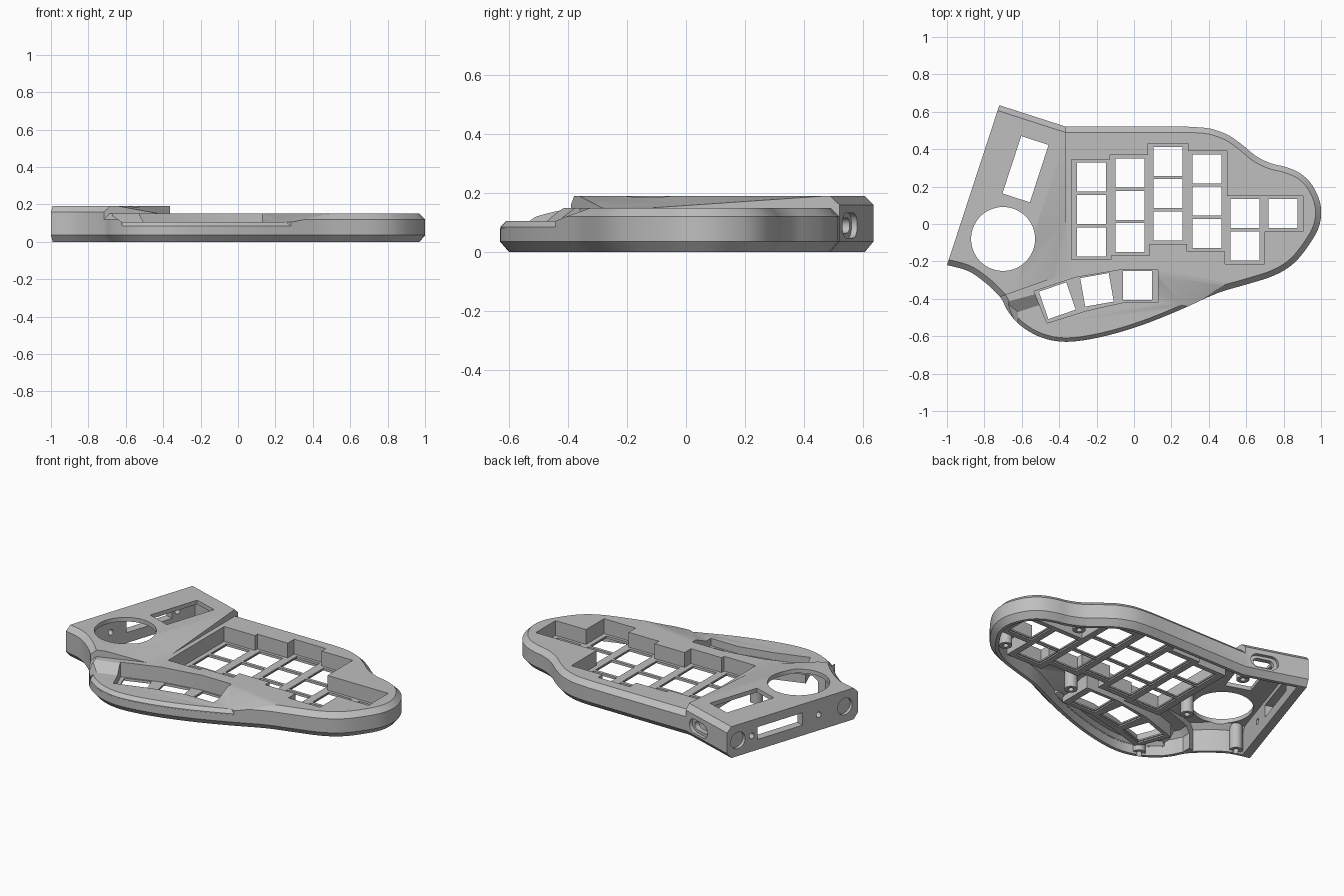
import bpy, bmesh, math
from mathutils import Matrix, Vector

if "Cube" in bpy.data.objects:
    bpy.data.objects.remove(bpy.data.objects["Cube"])

grey = bpy.data.materials.new("plain grey")
grey.use_nodes = True
grey.diffuse_color = (0.52, 0.52, 0.52, 1)
grey.node_tree.nodes["Principled BSDF"].inputs["Base Color"].default_value = grey.diffuse_color


def inset(pts, dist, weights=None):
    """Move each polygon edge inward by dist times its weight."""
    n = len(pts)
    area = sum(pts[i - 1][0] * pts[i][1] - pts[i][0] * pts[i - 1][1] for i in range(n))
    side = -1 if area > 0 else 1
    w = weights or [1] * n
    norms = []
    for i in range(n):
        e = (Vector(pts[(i + 1) % n]) - Vector(pts[i])).normalized()
        norms.append(Vector((e.y, -e.x)) * side)
    out = []
    for i in range(n):
        a, b, da, db = norms[i - 1], norms[i], dist * w[i - 1], dist * w[i]
        det = a.x * b.y - a.y * b.x
        if abs(det) < 0.02:
            o = (a + b).normalized() * (da + db) / 2
        else:
            o = Vector(((da * b.y - db * a.y) / det, (a.x * db - b.x * da) / det))
        out.append(Vector(pts[i]) + o)
    return out


def prism(name, pts, levels, matrix=Matrix(), weights=None):
    """Stack insets of a polygon at (inset, height) levels into a closed solid."""
    return loft(name, [(inset(pts, d, weights), z) for d, z in levels], matrix)


def loft(name, rings, matrix=Matrix()):
    bm = bmesh.new()
    loops = [[bm.verts.new((p[0], p[1], z)) for p in ring] for ring, z in rings]
    n = len(loops[0])
    for a, b in zip(loops, loops[1:]):
        for i in range(n):
            bm.faces.new((a[i], a[(i + 1) % n], b[(i + 1) % n], b[i]))
    bm.faces.new(loops[0])
    bm.faces.new(loops[-1])
    bmesh.ops.recalc_face_normals(bm, faces=bm.faces)
    bm.transform(matrix)
    me = bpy.data.meshes.new(name)
    bm.to_mesh(me)
    bm.free()
    me.materials.append(grey)
    ob = bpy.data.objects.new(name, me)
    bpy.context.collection.objects.link(ob)
    return ob


def combine(ob, other, operation):
    mod = ob.modifiers.new("combine", 'BOOLEAN')
    mod.operation, mod.object, mod.solver = operation, other, 'MANIFOLD'
    bpy.context.view_layer.objects.active = ob
    bpy.ops.object.modifier_apply(modifier=mod.name)
    bpy.data.objects.remove(other)


def cut(ob, other):
    combine(ob, other, 'DIFFERENCE')


def rect(x, y, w, h, angle=0):
    c, s = math.cos(math.radians(angle)), math.sin(math.radians(angle))
    corners = ((-w, -h), (w, -h), (w, h), (-w, h))
    return [(x + (c * u - s * v) / 2, y + (s * u + c * v) / 2) for u, v in corners]


def oval(x, y, r, stretch=0, n=32):
    pts = []
    for i in range(n):
        a = math.tau * (i + 0.5) / n
        pts.append((x + r * math.cos(a) + math.copysign(stretch, math.cos(a)), y + r * math.sin(a)))
    return pts


def smooth_path(pts, first, steps=4):
    p = [Vector(q) for q in [first] + pts + [pts[-1]]]
    out = []
    for a, b, c, d in zip(p, p[1:], p[2:], p[3:]):
        for k in range(steps):
            t = k / steps
            out.append((b * 2 + (c - a) * t + (a * 2 - b * 5 + c * 4 - d) * t ** 2
                        + (b * 3 - a - c * 3 + d) * t ** 3) / 2)
    return out + [p[-1]]


# Flowing hand-shaped edge, from the back notch round to the west corner
corner, notch, waist, west = (-.72, .635), (-.363, .52), (-.716, -.39), (-1, -.22)
flow = smooth_path([
    (.29, .52), (.47, .49), (.57, .43), (.65, .365), (.73, .325), (.81, .305), (.89, .27),
    (.955, .205), (.998, .1), (.993, 0), (.95, -.09), (.86, -.205), (.75, -.275), (.595, -.325),
    (.445, -.37), (.245, -.46), (.03, -.545), (-.18, -.605), (-.363, -.63), (-.5, -.605),
    (-.61, -.54), (-.675, -.465), waist, (-.8, -.31), (-.89, -.25), west], notch)
split = min(range(len(flow)), key=lambda i: (flow[i] - Vector(waist)).length)

# Key field polygon, its hidden end buried in the raised block
field = [Vector((-.69, .5)), Vector((-.45, .52))] + flow[:split + 1]

# Thumb dip: floor edge, and the higher edge its ramp climbs to
dip_floor = [(-.62, -.9), (-.62, -.47), (-.4, -.4), (-.15, -.37), (.12, -.37), (.3, -.45), (.3, -.9)]
dip_top = [(-.78, -.9), (-.76, -.36), (-.43, -.27), (-.2, -.17), (.12, -.17), (.85, -.25), (.85, -.9)]


def body(name, margin, drop, floor):
    """Outer solid, or the smaller matching one that hollows it."""
    edge = inset(field, margin)
    base = [(.03, floor), (0, floor + .035)]
    ob = prism(name, edge, base + [(0, .12 - drop), (.03, .15 - drop)])
    cut(ob, loft("dip", [(dip_floor, .08 - drop), (dip_floor, .105 - drop), (dip_top, .2 - drop)]))
    low = prism("low", inset(edge, .001), base + [(0, .085 - drop), (.02, .105 - drop)])
    combine(ob, low, 'UNION')
    # Raised controller block, sloping down to the keys
    reach = .03 + 1.4 * margin
    tail = [p for p in flow[split:] if min((p - Vector(q)).length for q in (waist, west)) > reach]
    block = [Vector(p) for p in (corner, notch, (-.363, -.26), (-.435, -.29), waist)] + tail + [Vector(west)]
    weights = [1, 0, 0, 0] + [1] * (len(block) - 5) + [0]
    high = prism("high", inset(block, margin), base + [(0, .16 - drop), (.03, .19 - drop)], weights=weights)
    start = Vector((-1 + .39 * .95, -.22 - .39 * .311, .19 - drop))
    tilt = Vector((.22 * .95, -.22 * .311, 1)).to_track_quat('Z', 'Y').to_matrix().to_4x4()
    cut(high, prism("slope", rect(0, 0, 4, 4), [(0, 0), (0, 1)], Matrix.Translation(start) @ tilt))
    combine(ob, high, 'UNION')
    return ob


case = body("keyboard_case", 0, 0, 0)
cavity = body("cavity", .05, .025, -.05)

# Key layout: columns (x, top key y, count) and thumb keys (x, y, angle)
columns = [(-.228, .25, 3), (-.022, .273, 3), (.182, .335, 3), (.39, .295, 3), (.593, .055, 2), (.797, .055, 1)]
thumbs = [(.02, -.33, 0), (-.198, -.352, 10), (-.41, -.41, 19)]
pitch, hole = .173, .155
thumb_pocket = [(-.535, -.36), (-.465, -.53), (-.26, -.465), (-.06, -.42),
                (.128, -.42), (.128, -.245), (-.07, -.245), (-.31, -.285)]
pockets, holes = [thumb_pocket], [rect(x, y, hole, hole, a) for x, y, a in thumbs]
for x, y, count in columns:
    pockets.append(rect(x, y - pitch * (count - 1) / 2, .212, pitch * count + .017))
    holes += [rect(x, y - pitch * k, hole, hole) for k in range(count)]

# Screw posts and pocket housings stay solid inside the hollow
posts = [(.82, -.12), (.235, -.26), (-.5, -.555), (-.89, -.19), (-.43, -.06), (.62, .27), (-.42, .43)]
for p in pockets:
    cut(cavity, prism("housing", p, [(-.018, .042), (-.018, .4)]))
for x, y in posts:
    cut(cavity, prism("post", oval(x, y, .036), [(0, .012), (0, .4)]))
cut(case, cavity)

# Key pockets, switch openings and screw holes
for p in pockets:
    cut(case, prism("pocket", p, [(0, .06), (0, .4)]))
for p in holes:
    cut(case, prism("opening", p, [(-.006, -.1), (-.006, .05), (0, .051), (0, .2)]))
for x, y in posts:
    cut(case, prism("screw", oval(x, y, .016, n=16), [(0, -.1), (0, .07)]))

# Knob opening and display window in the block
cut(case, prism("knob", oval(-.7, -.08, .171, n=64), [(0, .1), (0, .4)]))
cut(case, prism("window", rect(-.58, .293, .154, .323, -18.1), [(0, .1), (0, .4)]))


def wall(normal):
    n = Vector(normal).normalized()
    t = Vector((0, 0, 1)).cross(n)
    m = Matrix((t, (0, 0, 1), n)).transposed().to_4x4()
    return Matrix.Translation((corner[0], corner[1], 0)) @ m


# Side wall: slot, shallow round recesses and pin holes
side, back = wall((-.95, .311, 0)), wall((.307, .952, 0))
cut(case, prism("slot", rect(.365, .1, .31, .075), [(0, -.1), (0, .1)], side))
for along in (.075, .81):
    cut(case, prism("recess", oval(along, .095, .05), [(0, -.02), (0, .1)], side))
for along in (.17, .63):
    cut(case, prism("pin", oval(along, .095, .017, n=16), [(0, -.1), (0, .1)], side))

# Back wall: cable port with a wider recess
cut(case, prism("port_recess", oval(-.26, .09, .042, .04), [(0, -.02), (0, .1)], back))
cut(case, prism("port", oval(-.26, .09, .025, .035), [(0, -.1), (0, .1)], back))

bpy.ops.object.select_all(action='DESELECT')
case.select_set(True)
bpy.context.view_layer.objects.active = case
bpy.ops.object.shade_smooth_by_angle(angle=math.radians(25))
